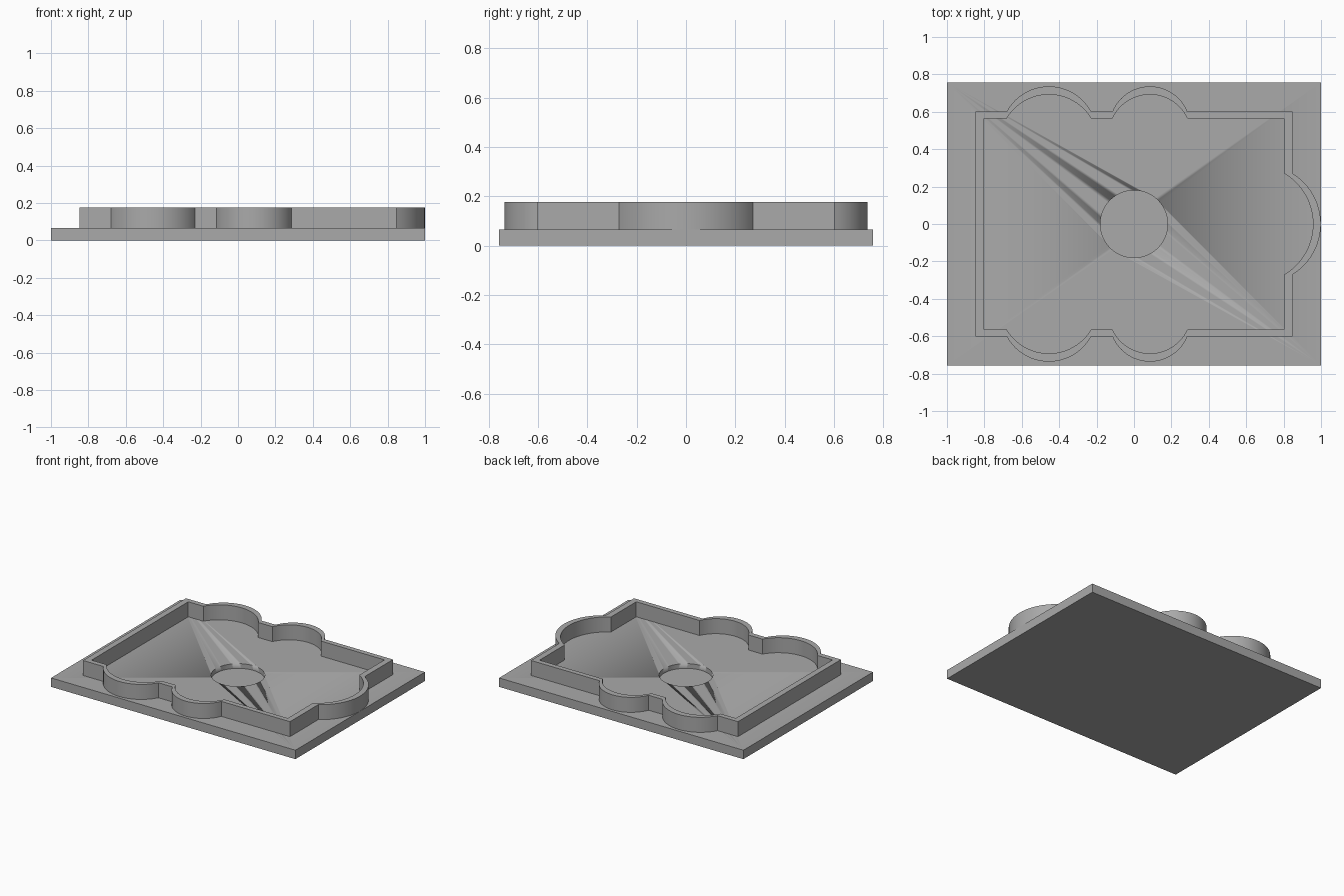
import bpy
import bmesh
from math import atan2, cos, sin, pi, radians

cube = bpy.data.objects.get("Cube")
if cube:
    bpy.data.objects.remove(cube, do_unlink=True)

PLATE_TOP = 0.066
WALL_TOP = 0.177
HALF_X, HALF_Y = 1.0, 0.757
POCKET_R, POCKET_DEPTH = 0.18, 0.035
ARC_STEPS = 24

grey = bpy.data.materials.new("plain grey")
grey.use_nodes = True
colour = (0.4, 0.4, 0.4, 1)
grey.diffuse_color = colour
grey.node_tree.nodes["Principled BSDF"].inputs["Base Color"].default_value = colour


def finish(name, bm):
    """Turn a bmesh into a named grey object with crisp edges."""
    bmesh.ops.recalc_face_normals(bm, faces=bm.faces)
    mesh = bpy.data.meshes.new(name)
    bm.to_mesh(mesh)
    bm.free()
    mesh.materials.append(grey)
    obj = bpy.data.objects.new(name, mesh)
    bpy.context.collection.objects.link(obj)
    bpy.ops.object.select_all(action="DESELECT")
    obj.select_set(True)
    bpy.context.view_layer.objects.active = obj
    bpy.ops.object.shade_smooth_by_angle(angle=radians(25))
    return obj


def bulge(half_chord, height):
    """Arc points (along, out) from one end of a chord to the other."""
    r = (half_chord ** 2 + height ** 2) / (2 * height)
    half = atan2(half_chord, r - height)
    angles = [half * (2 * i / ARC_STEPS - 1) for i in range(ARC_STEPS + 1)]
    return [(r * sin(a), r * cos(a) - r + height) for a in angles]


def outline(x, y, end_height, side_height):
    """Lobed rectangle: one lobe on the right end, two on each long side."""
    side = [(-x, y)]
    for centre, half in ((-0.455, 0.225), (0.085, 0.2)):
        side += [(centre + u, y + v) for u, v in bulge(half, side_height)]
    side.append((x, y))
    end = [(x + v, -u) for u, v in bulge(0.271, end_height)]
    return side + end + [(px, -py) for px, py in reversed(side)]


# Base plate with a shallow round pocket
bm = bmesh.new()
bmesh.ops.create_cube(bm, size=1)
for v in bm.verts:
    v.co = (v.co.x * 2 * HALF_X, v.co.y * 2 * HALF_Y, (v.co.z + 0.5) * PLATE_TOP)
plate = finish("base_plate", bm)

bm = bmesh.new()
bmesh.ops.create_cone(bm, cap_ends=True, segments=64, radius1=POCKET_R,
                      radius2=POCKET_R, depth=2 * POCKET_DEPTH)
bmesh.ops.translate(bm, verts=bm.verts, vec=(0, 0, PLATE_TOP))
cutter = finish("pocket_cutter", bm)
cutter.hide_render = True
cut = plate.modifiers.new("round_pocket", "BOOLEAN")
cut.operation, cut.object, cut.solver = "DIFFERENCE", cutter, "EXACT"
bpy.context.view_layer.objects.active = plate
bpy.ops.object.modifier_apply(modifier=cut.name)
bpy.data.objects.remove(cutter, do_unlink=True)

# Lobed rim wall: matching outer and inner outlines joined into a closed ring
outer = outline(0.847, 0.602, 0.152, 0.134)
inner = outline(0.803, 0.565, 0.154, 0.127)
bm = bmesh.new()
rings = [[bm.verts.new((px, py, z)) for px, py in pts]
         for pts, z in ((outer, PLATE_TOP), (outer, WALL_TOP),
                        (inner, WALL_TOP), (inner, PLATE_TOP))]
count = len(outer)
for k in range(4):
    a, b = rings[k], rings[(k + 1) % 4]
    for i in range(count):
        j = (i + 1) % count
        bm.faces.new((a[i], a[j], b[j], b[i]))
finish("rim_wall", bm)
